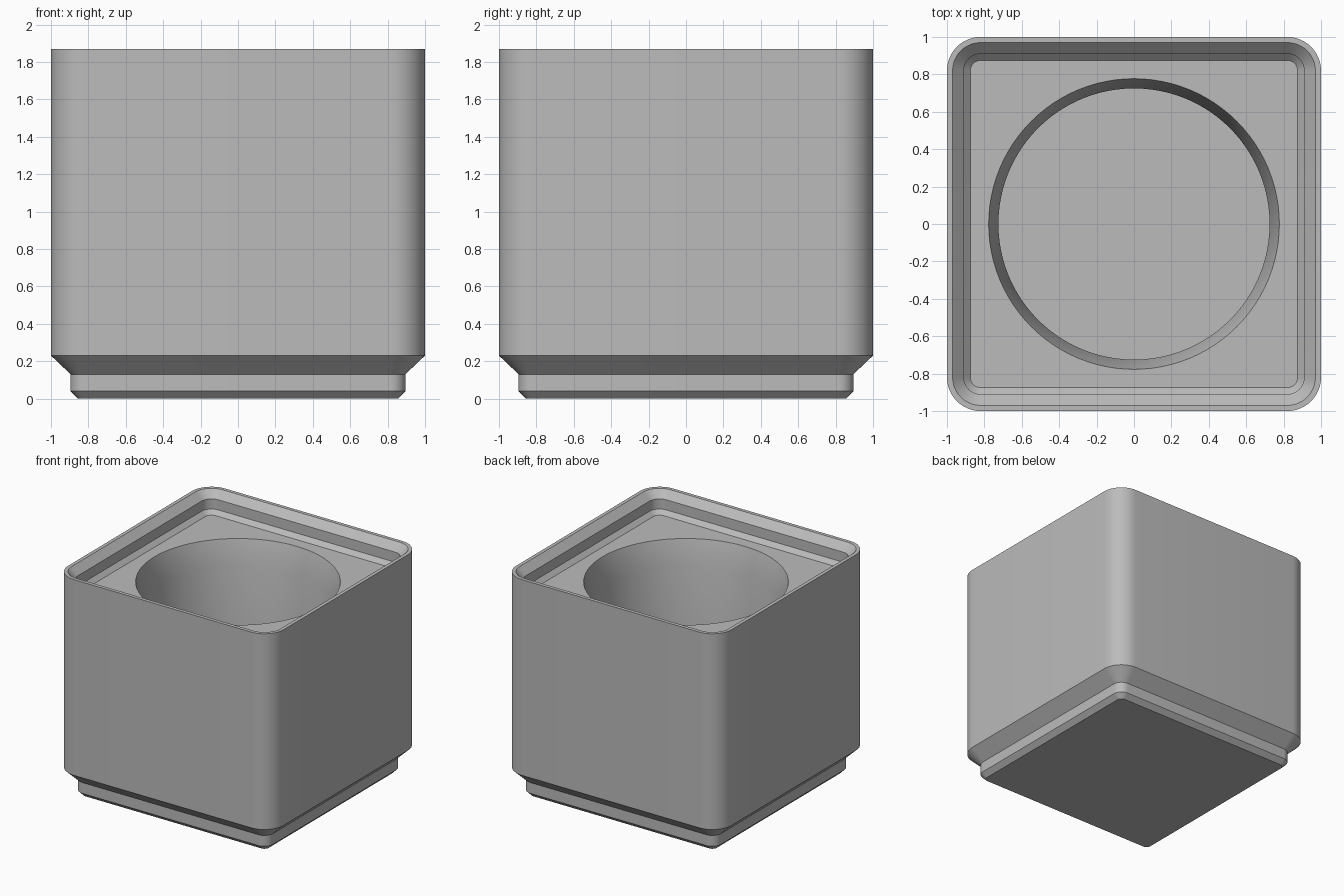
import bpy, bmesh, math

if "Cube" in bpy.data.objects:
    bpy.data.objects.remove(bpy.data.objects["Cube"], do_unlink=True)

grey = bpy.data.materials.new("light_grey")
grey.use_nodes = True
colour = (0.5, 0.5, 0.5, 1)
grey.diffuse_color = colour
grey.node_tree.nodes["Principled BSDF"].inputs["Base Color"].default_value = colour

ARC = 12          # segments per rounded corner
ROUND = 4 * ARC + 4


def rounded_square(bm, half, radius, z):
    """Ring of vertices around a square with rounded corners."""
    ring = []
    for corner in range(4):
        mid = math.pi / 4 + corner * math.pi / 2
        cx = math.copysign(half - radius, math.cos(mid))
        cy = math.copysign(half - radius, math.sin(mid))
        for i in range(ARC + 1):
            a = corner * math.pi / 2 + i / ARC * math.pi / 2
            ring.append(bm.verts.new((cx + radius * math.cos(a), cy + radius * math.sin(a), z)))
    return ring


def circle(bm, radius, z, sides=96):
    step = 2 * math.pi / sides
    return [bm.verts.new((radius * math.cos(i * step), radius * math.sin(i * step), z))
            for i in range(sides)]


def bridge(bm, rings):
    """Join neighbouring rings with quads."""
    for a, b in zip(rings, rings[1:]):
        n = len(a)
        for i in range(n):
            j = (i + 1) % n
            bm.faces.new((a[i], a[j], b[j], b[i]))


def loop_edges(bm, ring):
    return [bm.edges.get((v, ring[(i + 1) % len(ring)])) for i, v in enumerate(ring)]


# Outer shell: stepped foot, straight walls, stacking lip (half width, radius, height)
shell = [(0.855, 0.04, 0), (0.895, 0.08, 0.04), (0.895, 0.08, 0.13), (1, 0.18, 0.23),
         (1, 0.18, 1.87), (0.97, 0.15, 1.87), (0.91, 0.09, 1.81),
         (0.91, 0.09, 1.725), (0.875, 0.055, 1.69)]
# Round pocket: steep lead-in, straight wall (radius, height)
pocket = [(0.777, 1.69), (0.725, 1.49), (0.725, 0.34)]

bm = bmesh.new()
outer = [rounded_square(bm, *s) for s in shell]
inner = [circle(bm, *p) for p in pocket]
bridge(bm, outer)
bridge(bm, inner)
bm.faces.new(outer[0])
bm.faces.new(inner[-1])

# Flat deck between the lip and the pocket
bmesh.ops.triangle_fill(bm, use_beauty=True, use_dissolve=False,
                        edges=loop_edges(bm, outer[-1]) + loop_edges(bm, inner[0]))
bmesh.ops.recalc_face_normals(bm, faces=bm.faces)

mesh = bpy.data.meshes.new("storage_bin")
bm.to_mesh(mesh)
bm.free()
mesh.materials.append(grey)
storage_bin = bpy.data.objects.new("storage_bin", mesh)
bpy.context.collection.objects.link(storage_bin)

bpy.context.view_layer.objects.active = storage_bin
storage_bin.select_set(True)
bpy.ops.object.shade_smooth_by_angle(angle=math.radians(30))
